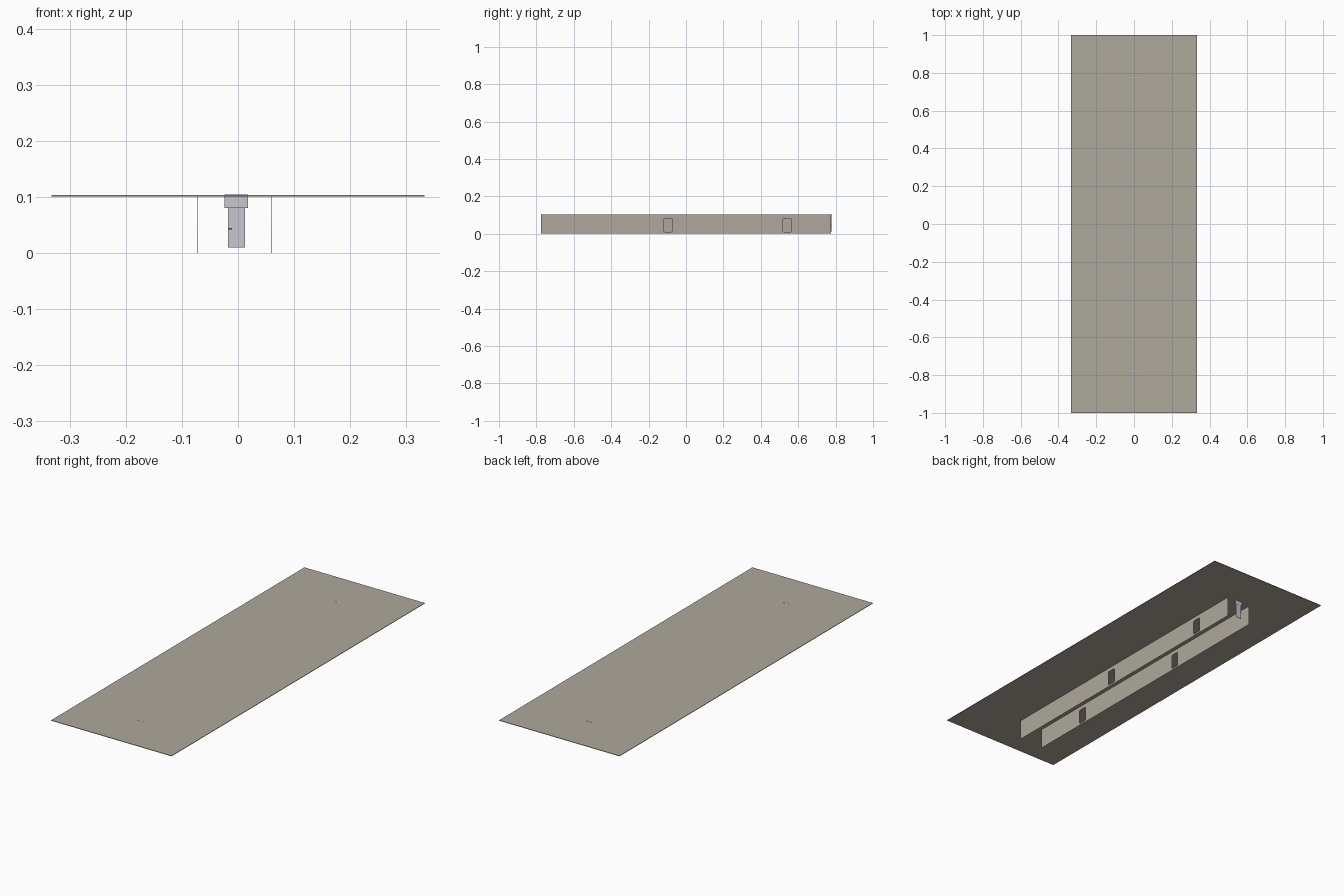
import bpy, math
from mathutils import Matrix

if "Cube" in bpy.data.objects:
    bpy.data.objects.remove(bpy.data.objects["Cube"])


def material(name, rgb):
    m = bpy.data.materials.new(name)
    m.diffuse_color = (*rgb, 1)
    m.use_nodes = True
    m.node_tree.nodes["Principled BSDF"].inputs["Base Color"].default_value = m.diffuse_color
    return m


STONE = material("warm_grey_plaster", (0.43, 0.395, 0.33))
LILAC = material("pale_lilac_grey", (0.58, 0.57, 0.63))
METAL = material("handle_grey", (0.30, 0.30, 0.32))


def box(name, x, y, z, mat):
    """Box from (min, max) ranges."""
    bpy.ops.mesh.primitive_cube_add(size=1)
    o = bpy.context.object
    o.name = name
    o.data.transform(Matrix.Translation([(r[0] + r[1]) / 2 for r in (x, y, z)])
                     @ Matrix.Diagonal([r[1] - r[0] for r in (x, y, z)] + [1]))
    o.data.materials.append(mat)
    return o


def rounded(cx, cz, w, h, r, n=3):
    """Outline of a rounded rectangle."""
    pts = []
    for i, (sx, sz) in enumerate(((1, 1), (-1, 1), (-1, -1), (1, -1))):
        for k in range(n + 1):
            a = math.pi / 2 * (i + k / n)
            pts.append((cx + sx * (w / 2 - r) + r * math.cos(a),
                        cz + sz * (h / 2 - r) + r * math.sin(a)))
    return pts


def wall(name, x, doorways):
    """Thin long wall with rounded doorway openings."""
    c = bpy.data.curves.new(name, 'CURVE')
    c.dimensions = '2D'
    c.fill_mode = 'BOTH'
    c.extrude = 0.0005
    loops = [[(-0.775, 0), (0.775, 0), (0.775, 0.1035), (-0.775, 0.1035)]]
    loops += [rounded(y, 0.0455, 0.044, 0.073, 0.006) for y in doorways]
    for pts in loops:
        s = c.splines.new('POLY')
        s.points.add(len(pts) - 1)
        for p, (u, v) in zip(s.points, pts):
            p.co = (u, v, 0, 1)
        s.use_cyclic_u = True
    o = bpy.data.objects.new(name, c)
    bpy.context.collection.objects.link(o)
    o.location.x = x
    o.rotation_euler = (math.pi / 2, 0, math.pi / 2)
    c.materials.append(STONE)
    bpy.ops.object.select_all(action='DESELECT')
    o.select_set(True)
    bpy.context.view_layer.objects.active = o
    bpy.ops.object.convert(target='MESH')


# Ceiling slab
box("ceiling_slab", (-0.333, 0.333), (-1, 1), (0.1015, 0.104), STONE)

# Corridor walls with staggered doorways
wall("right_wall", 0.0605, (-0.096, 0.541))
wall("left_wall", -0.0715, (-0.47, 0.22))

# Header panels at both corridor ends
for name, y in (("front_header", -0.7745), ("back_header", 0.7775)):
    box(name, (-0.024, 0.018), (y - 0.0015, y + 0.0015), (0.081, 0.1045), LILAC)

# Door at the back end with a handle on each face
box("door", (-0.018, 0.0125), (0.7765, 0.7785), (0.01, 0.081), LILAC)
for name, y0, y1 in (("inner_handle", 0.7735, 0.7765), ("outer_handle", 0.7785, 0.7815)):
    box(name, (-0.017, -0.0105), (y0, y1), (0.0425, 0.0445), METAL)
